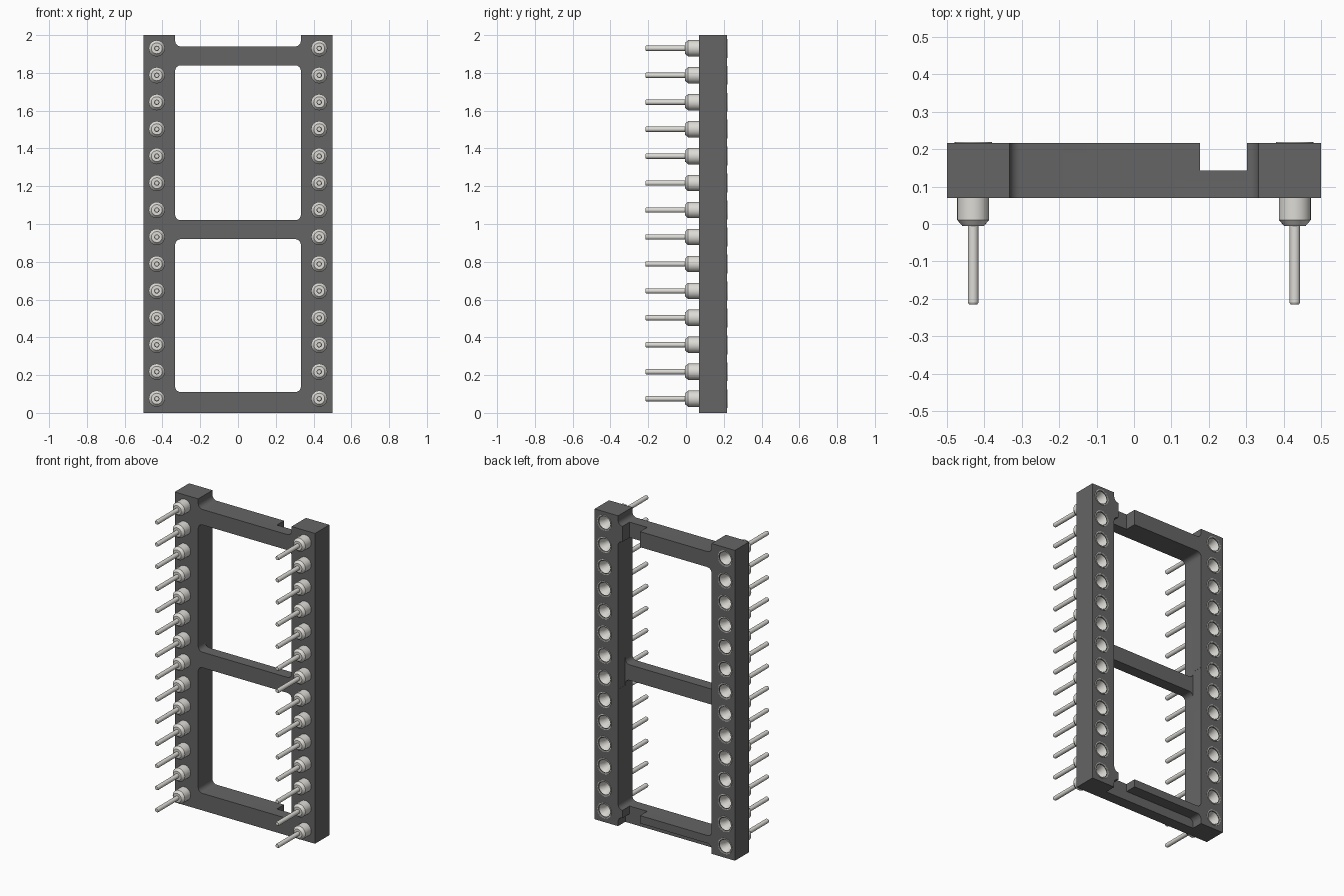
import bpy, bmesh
from math import pi, sin, cos
from mathutils import Matrix, Vector

if "Cube" in bpy.data.objects:
    bpy.data.objects.remove(bpy.data.objects["Cube"])

Y0, Y1, STEP = 0.07, 0.216, 0.143      # frame front, back and recess depth
WIN, PIN_X, N = 0.333, 0.43, 14
PIN_Z = [0.075 + i * 1.855 / (N - 1) for i in range(N)]


def material(name, rgb):
    m = bpy.data.materials.new(name)
    m.diffuse_color = (*rgb, 1)
    m.use_nodes = True
    m.node_tree.nodes["Principled BSDF"].inputs["Base Color"].default_value = m.diffuse_color
    return m


def circle(cx, cz, r, n=24):
    return [(cx + r * cos(2 * pi * i / n), cz + r * sin(2 * pi * i / n)) for i in range(n)]


def rounded(points, r=0.03, n=5):
    """Fillet the corners that are marked with a third value."""
    out = []
    for i, p in enumerate(points):
        c = Vector(p[:2])
        if len(p) < 3:
            out.append(tuple(c))
            continue
        a = (Vector(points[i - 1][:2]) - c).normalized() * r
        b = (Vector(points[(i + 1) % len(points)][:2]) - c).normalized() * r
        for k in range(n + 1):
            t = k / n * pi / 2
            out.append(tuple(c + a * (1 - sin(t)) + b * (1 - cos(t))))
    return out


def plate(name, loops, y0, y1):
    """Extrude x-z loops (outline first, then holes) from y0 to y1."""
    cu = bpy.data.curves.new(name, 'CURVE')
    cu.dimensions, cu.fill_mode, cu.extrude = '2D', 'BOTH', (y1 - y0) / 2
    for loop in loops:
        s = cu.splines.new('POLY')
        s.points.add(len(loop) - 1)
        for p, (x, z) in zip(s.points, loop):
            p.co = (x, z, 0, 1)
        s.use_cyclic_u = True
    tmp = bpy.data.objects.new(name + "_curve", cu)
    bpy.context.collection.objects.link(tmp)
    dg = bpy.context.evaluated_depsgraph_get()
    me = bpy.data.meshes.new_from_object(tmp.evaluated_get(dg))
    bpy.data.objects.remove(tmp)
    bm = bmesh.new()
    bm.from_mesh(me)
    bmesh.ops.remove_doubles(bm, verts=bm.verts, dist=1e-5)
    bm.transform(Matrix.Translation((0, (y0 + y1) / 2, 0)) @ Matrix.Rotation(pi / 2, 4, 'X'))
    bmesh.ops.recalc_face_normals(bm, faces=bm.faces)
    bm.to_mesh(me)
    bm.free()
    ob = bpy.data.objects.new(name, me)
    bpy.context.collection.objects.link(ob)
    return ob


def rect(x0, x1, z0, z1):
    return [(x0, z0), (x1, z0), (x1, z1), (x0, z1)]


def smooth(ob):
    bpy.ops.object.select_all(action='DESELECT')
    ob.select_set(True)
    bpy.context.view_layer.objects.active = ob
    bpy.ops.object.shade_smooth_by_angle(angle=0.52)


# Frame: outline open at the top, two rounded windows, rows of pin holes
outline = rounded([(-.5, 0), (.5, 0), (.5, 2), (WIN, 2), (WIN, 1.94, 1),
                   (-WIN, 1.94, 1), (-WIN, 2), (-.5, 2)])
windows = [rounded([(x, z, 1) for x, z in rect(-WIN, WIN, a, b)])
           for a, b in ((.11, .92), (1.02, 1.84))]
holes = [circle(s * PIN_X, z, 0.0415) for s in (-1, 1) for z in PIN_Z]
frame = plate("socket_frame", [outline] + windows + holes, Y0, Y1)
frame.data.materials.clear()
frame.data.materials.append(material("dark_plastic", (.13, .13, .13)))

# Recesses on the back: orientation notches, lowered middle bar, bottom ledge
cuts = [rect(.177, .302, 1.8, 2.1), rect(.177, .302, -.1, .15),
        rect(-.3335, .3335, .88, 1.06),
        rounded([(-WIN, -.1), (WIN, -.1), (WIN, .06, 1), (-WIN, .06, 1)])]
for i, loop in enumerate(cuts):
    cutter = plate(f"recess_cutter_{i}", [loop], STEP, 0.4)
    mod = frame.modifiers.new("recess", 'BOOLEAN')
    mod.operation, mod.solver, mod.object = 'DIFFERENCE', 'EXACT', cutter
    bpy.context.view_layer.objects.active = frame
    bpy.ops.object.modifier_apply(modifier=mod.name)
    bpy.data.objects.remove(cutter)
smooth(frame)

# Turned pin: thin leg, chamfered barrel, rim and funnel-shaped socket
profile = [(0, -.215), (.011, -.215), (.014, -.21), (.014, -.005), (.029, -.005),
           (.043, .011), (.043, .2), (.05, .21), (.05, .219), (.045, .219),
           (.028, .175), (.028, .155), (.012, .1), (.012, .06), (0, .06)]
bm = bmesh.new()
vs = [bm.verts.new((r, y, 0)) for r, y in profile]
es = [bm.edges.new(p) for p in zip(vs, vs[1:])]
bmesh.ops.spin(bm, geom=vs + es, cent=(0, 0, 0), axis=(0, 1, 0),
               angle=2 * pi, steps=24, use_merge=True)
bmesh.ops.remove_doubles(bm, verts=bm.verts, dist=1e-5)
bmesh.ops.recalc_face_normals(bm, faces=bm.faces)
pin_mesh = bpy.data.meshes.new("turned_pin")
bm.to_mesh(pin_mesh)
bm.free()
pin_mesh.materials.append(material("pin_metal", (.72, .71, .67)))

for side, s in (("left", -1), ("right", 1)):
    for i, z in enumerate(PIN_Z):
        pin = bpy.data.objects.new(f"pin_{side}_{i + 1}", pin_mesh)
        pin.location = (s * PIN_X, 0, z)
        bpy.context.collection.objects.link(pin)
smooth(pin)
